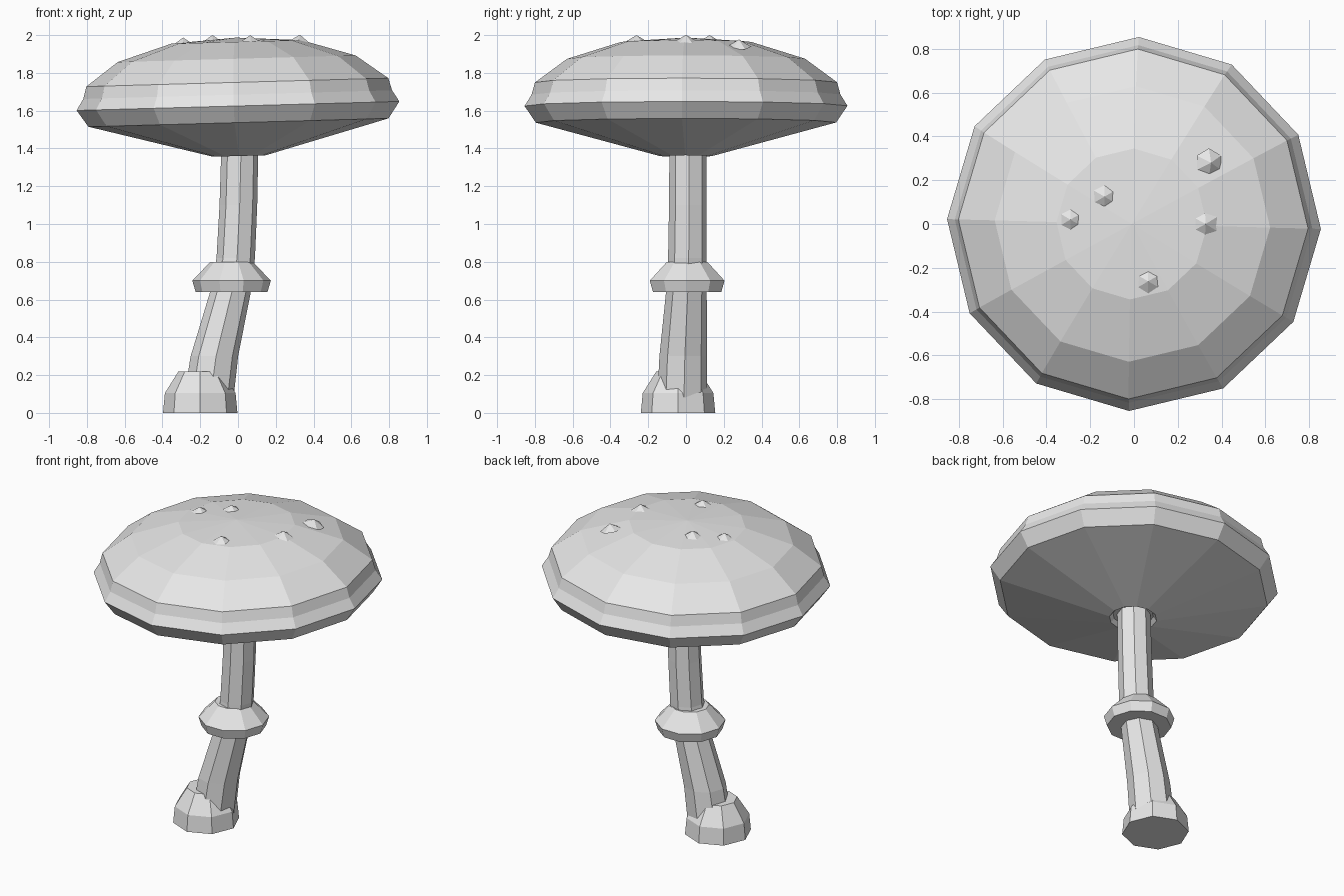
import bpy, bmesh
from math import sin, cos, radians, pi
from mathutils import Matrix, Vector

cube = bpy.data.objects.get("Cube")
if cube:
    bpy.data.objects.remove(cube, do_unlink=True)

grey = bpy.data.materials.new("pale_grey")
grey.use_nodes = True
grey.diffuse_color = (0.8, 0.8, 0.8, 1)
grey.node_tree.nodes["Principled BSDF"].inputs["Base Color"].default_value = (0.8, 0.8, 0.8, 1)


def loft(name, rings, sides, phase=0.0):
    """Flat-shaded stack of polygon rings (x, y, z, radius); radius 0 is a point."""
    bm = bmesh.new()
    loops = []
    for x, y, z, r in rings:
        n = sides if r > 0 else 1
        angles = [radians(phase) + 2 * pi * i / sides for i in range(n)]
        loops.append([bm.verts.new((x + r * cos(a), y + r * sin(a), z)) for a in angles])
    for low, high in zip(loops, loops[1:]):
        for i in range(sides):
            j = (i + 1) % sides
            if len(high) == 1:
                bm.faces.new((low[i], low[j], high[0]))
            else:
                bm.faces.new((low[i], low[j], high[j], high[i]))
    for end in (loops[0], loops[-1]):
        if len(end) > 1:
            bm.faces.new(end)
    bmesh.ops.recalc_face_normals(bm, faces=bm.faces)
    mesh = bpy.data.meshes.new(name)
    bm.to_mesh(mesh)
    bm.free()
    mesh.materials.append(grey)
    obj = bpy.data.objects.new(name, mesh)
    bpy.context.collection.objects.link(obj)
    return obj


# Flared foot
loft("foot", [(-0.2, -0.042, 0, 0.197), (-0.2, -0.042, 0.105, 0.187),
              (-0.2, -0.042, 0.22, 0.115)], 8)

# Leaning, bent stem
loft("stem", [(-0.155, -0.02, 0.08, 0.132), (-0.125, -0.015, 0.3, 0.126),
              (-0.04, 0.002, 0.64, 0.108), (-0.012, 0.007, 0.82, 0.102),
              (0.002, 0.01, 1.1, 0.1), (0.01, 0.01, 1.42, 0.098)], 8, 4)

# Ring collar around the stem
loft("collar", [(-0.034, 0.006, 0.64, 0.19), (-0.034, 0.006, 0.7, 0.208),
                (-0.034, 0.006, 0.8, 0.112)], 10)

# Cap, tipped slightly towards one side; the first ring is the recess at the stem
profile = [(0.12, 1.385), (0.14, 1.36), (0.795, 1.537), (0.855, 1.625), (0.818, 1.685),
           (0.8, 1.75), (0.63, 1.875), (0.345, 1.964), (0, 1.987)]
cap = loft("cap", [(0, 0, z - 1.62, r) for r, z in profile], 12, -1.5)
cap.matrix_world = Matrix.Translation((0, 0, 1.62)) @ Matrix.Rotation(radians(-1.6), 4, 'Y')

# Small pointed warts on the cap: x, y, z, lean towards +x
warts = [(-0.29, 0.02, 1.957, -2), (-0.135, 0.125, 1.97, 0), (0.065, -0.262, 1.97, 0),
         (0.325, 0, 1.972, 5), (0.345, 0.28, 1.948, 14)]
for x, y, z, lean in warts:
    wart = loft("wart", [(0, 0, -0.01, 0.066), (0, 0, 0.03, 0)], 6, 30)
    wart.matrix_world = Matrix.Translation(Vector((x, y, z))) @ Matrix.Rotation(radians(lean), 4, 'Y')
